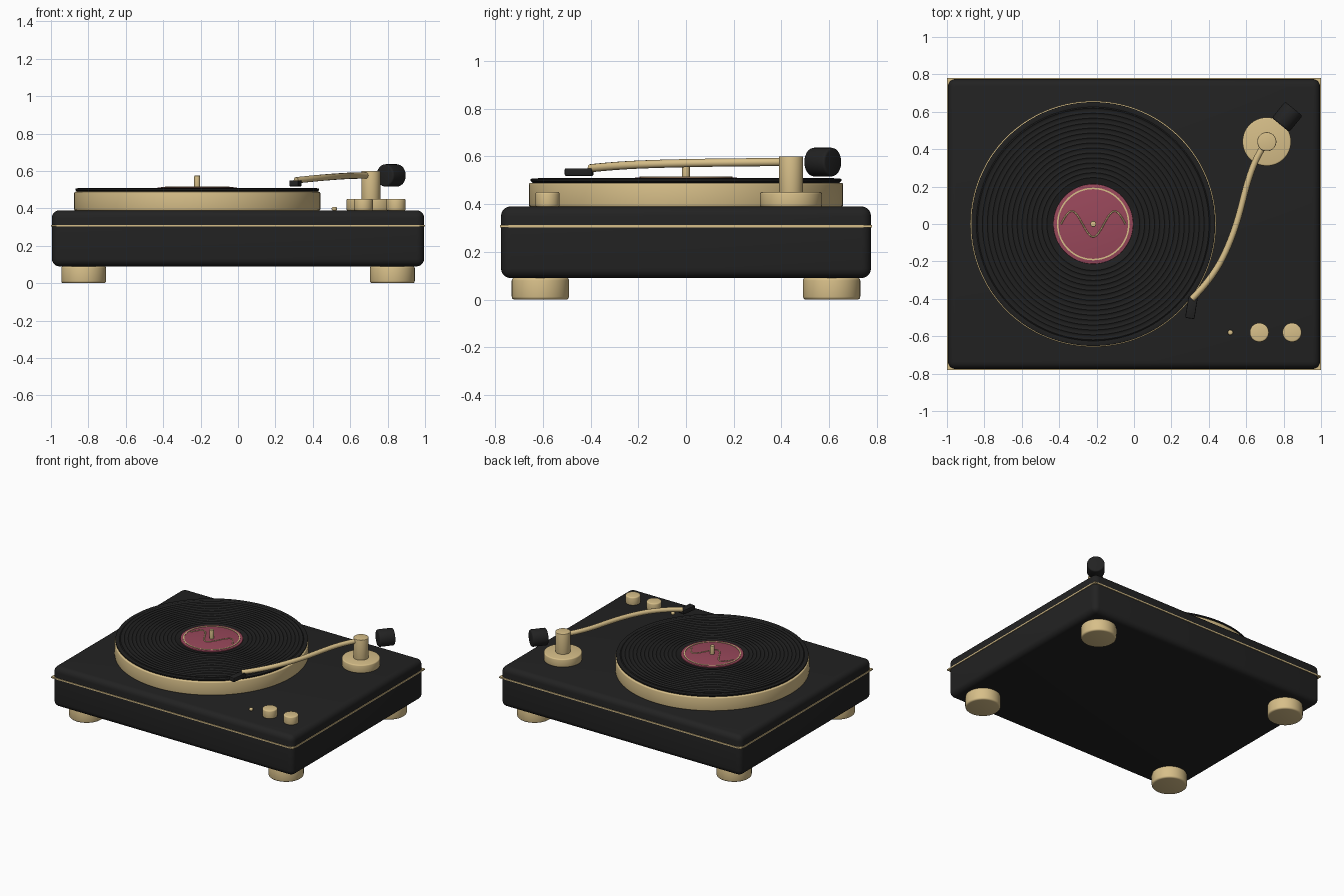
import bpy, bmesh, math
from mathutils import Vector

if "Cube" in bpy.data.objects:
    bpy.data.objects.remove(bpy.data.objects["Cube"])


def material(name, rgb):
    m = bpy.data.materials.new(name)
    m.diffuse_color = (*rgb, 1)
    m.use_nodes = True
    m.node_tree.nodes["Principled BSDF"].inputs["Base Color"].default_value = m.diffuse_color
    return m


BLACK = material("satin black", (0.016, 0.016, 0.016))
VINYL = material("vinyl black", (0.014, 0.014, 0.014))
GOLD = material("brushed gold", (0.68, 0.52, 0.25))
ROSE = material("label rose", (0.32, 0.065, 0.105))


def finish(name, bm, mat, loc=(0, 0, 0)):
    bmesh.ops.remove_doubles(bm, verts=bm.verts, dist=1e-5)
    bmesh.ops.recalc_face_normals(bm, faces=bm.faces)
    me = bpy.data.meshes.new(name)
    bm.to_mesh(me)
    bm.free()
    me.shade_smooth()
    me.set_sharp_from_angle(angle=math.radians(35))
    me.materials.append(mat)
    ob = bpy.data.objects.new(name, me)
    ob.location = loc
    bpy.context.collection.objects.link(ob)
    return ob


def lathe(name, profile, loc, mat, seg=64):
    """Turn a list of (radius, z) points around z."""
    bm = bmesh.new()
    rings = []
    for r, z in profile:
        rings.append([bm.verts.new((r * math.cos(2 * math.pi * i / seg),
                                    r * math.sin(2 * math.pi * i / seg), z)) for i in range(seg)])
    for a, b in zip(rings, rings[1:]):
        for i in range(seg):
            j = (i + 1) % seg
            bm.faces.new((a[i], a[j], b[j], b[i]))
    return finish(name, bm, mat, loc)


def disc(name, r, z0, z1, loc, mat, bev=0.008, seg=64):
    """Cylinder with rounded rims."""
    arc = [(r - bev + bev * math.cos(t), bev * math.sin(t)) for t in (0, math.pi / 6, math.pi / 3, math.pi / 2)]
    low = [(x, z0 + bev - s) for x, s in reversed(arc)]
    high = [(x, z1 - bev + s) for x, s in arc]
    return lathe(name, [(0, z0)] + low + high + [(0, z1)], loc, mat, seg)


def box(name, size, loc, mat, bev=0, seg=4):
    bm = bmesh.new()
    bmesh.ops.create_cube(bm, size=1)
    bmesh.ops.scale(bm, vec=size, verts=bm.verts)
    if bev:
        bmesh.ops.bevel(bm, geom=bm.edges[:], offset=bev, segments=seg, profile=0.5, affect='EDGES')
    return finish(name, bm, mat, loc)


def tube(name, points, radius, mat, kind='NURBS', cyclic=False):
    """Round rod along a path, turned into a mesh."""
    cu = bpy.data.curves.new(name, 'CURVE')
    cu.dimensions = '3D'
    cu.bevel_depth = radius
    cu.bevel_resolution = 4
    cu.use_fill_caps = True
    sp = cu.splines.new(kind)
    sp.points.add(len(points) - 1)
    for p, co in zip(sp.points, points):
        p.co = (*co, 1)
    sp.use_cyclic_u = cyclic
    if kind == 'NURBS':
        sp.order_u = 4
        sp.use_endpoint_u = True
        sp.resolution_u = 10
    tmp = bpy.data.objects.new(name, cu)
    bm = bmesh.new()
    me = bpy.data.meshes.new_from_object(tmp)
    bm.from_mesh(me)
    bpy.data.objects.remove(tmp)
    bpy.data.curves.remove(cu)
    bpy.data.meshes.remove(me)
    return finish(name, bm, mat)


# plinth with its thin gold band
box("plinth", (1.99, 1.55, 0.30), (0, 0, 0.24), BLACK, 0.04, 5)
box("plinth_trim", (2.0, 1.56, 0.01), (0, 0, 0.307), GOLD)

# feet
for sx in (-1, 1):
    for sy in (-1, 1):
        disc("foot", 0.12, 0.0, 0.092, (sx * 0.825, sy * 0.61, 0), GOLD, 0.012)

# platter
CX = -0.218
disc("platter", 0.658, 0.388, 0.489, (CX, 0, 0), GOLD, 0.008, 128)

# record: rim, concentric grooves, flat centre
top = 0.505
profile = [(0, 0.487), (0.640, 0.487), (0.652, 0.497), (0.652, top), (0.640, top + 0.003)]
for i in range(15):
    r = 0.625 - i * 0.0265
    profile += [(r, top), (r - 0.006, top + 0.004), (r - 0.012, top)]
profile += [(0, top)]
lathe("record", profile, (CX, 0, 0), VINYL, 128)

# label with gold ring and wave ornament
disc("record_label", 0.213, 0.503, 0.512, (CX, 0, 0), ROSE, 0.002, 96)
ring = [(0.186, 0.511), (0.186, 0.515), (0.194, 0.515), (0.194, 0.511), (0.186, 0.511)]
lathe("label_ring", ring, (CX, 0, 0), GOLD, 96)
wave = []
for i in range(61):
    t = i / 60
    wave.append((CX - 0.172 + 0.344 * t, 0.068 * math.sin(3 * math.pi * t), 0.512))
tube("label_wave", wave, 0.004, GOLD, 'POLY')
disc("spindle", 0.016, 0.50, 0.575, (CX, 0, 0), GOLD, 0.004, 32)

# tonearm base and pillar
PX, PY = 0.71, 0.44
disc("tonearm_base", 0.13, 0.388, 0.45, (PX, PY, 0), GOLD, 0.008)
disc("tonearm_pillar", 0.051, 0.44, 0.60, (PX, PY, 0), GOLD, 0.004)

# curved tonearm
arm = [(0.71, 0.44, 0.576), (0.665, 0.38, 0.576), (0.61, 0.25, 0.575), (0.57, 0.07, 0.573),
       (0.51, -0.12, 0.569), (0.42, -0.29, 0.562), (0.31, -0.40, 0.55)]
tube("tonearm", arm, 0.017, GOLD)

# headshell
head = box("headshell", (0.05, 0.115, 0.032), (0.307, -0.448, 0.534), BLACK, 0.005, 2)
head.rotation_euler = (0, 0, math.radians(-9))

# counterweight behind the pivot
weight = disc("counterweight", 0.06, -0.056, 0.056, (0.819, 0.573, 0.576), BLACK, 0.01)
weight.rotation_euler = Vector((0.63, 0.77, 0)).to_track_quat('Z', 'Y').to_euler()

# control knobs and indicator
for x in (0.67, 0.845):
    disc("knob", 0.051, 0.388, 0.45, (x, -0.58, 0), GOLD, 0.008, 48)
disc("indicator", 0.014, 0.388, 0.408, (0.515, -0.58, 0), GOLD, 0.008, 24)
